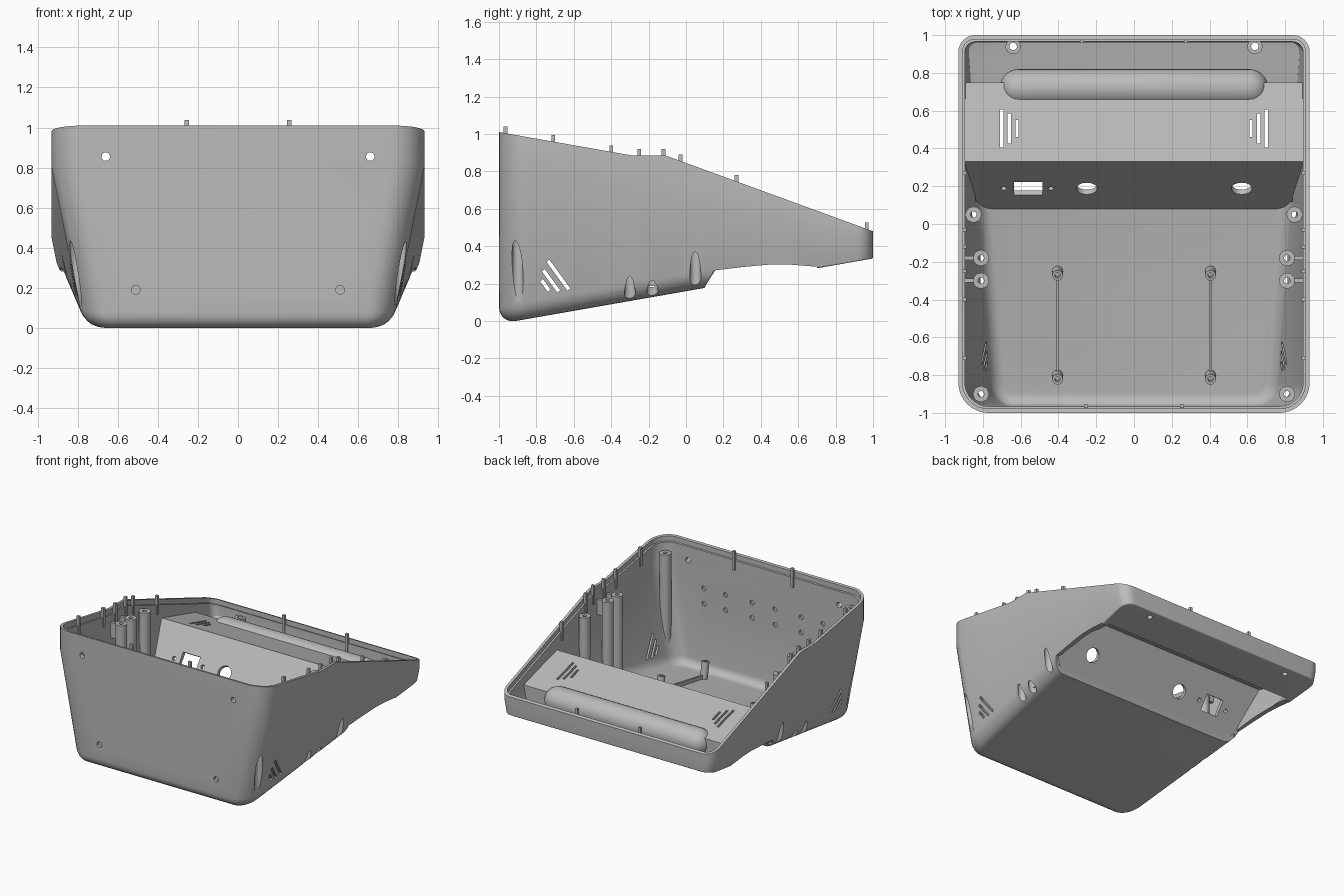
import bpy, bmesh
from math import sin, cos, pi, sqrt, radians
from mathutils import Matrix, Vector

if "Cube" in bpy.data.objects:
    bpy.data.objects.remove(bpy.data.objects["Cube"])

grey = bpy.data.materials.new("light grey plastic")
grey.use_nodes = True
grey.diffuse_color = (0.5, 0.5, 0.5, 1)
grey.node_tree.nodes["Principled BSDF"].inputs["Base Color"].default_value = (0.5, 0.5, 0.5, 1)

HALF, WALL, EDGE = 0.93, 0.035, 0.09      # half width, wall thickness, bottom rounding
FRONT_R, BACK_R = 0.16, 0.09              # upright corner radii
parts = []


# Shape rules of the case
def bottom(y):
    return 0.175 * (y + 0.91)


def rim(y):
    if y < -0.29:
        return 0.885 + 0.176 * (-0.29 - y)
    return 0.885 - 0.365 * max(0, y + 0.11)


def crease(y):
    return 0.83 - 0.2 * (y + 1)


def width(y, z):
    return HALF - 0.2 * max(0, crease(y) - z)


def fade(y):
    return min(1, max(0.08, (0.75 - y) / 0.5))


def limit(y, z):
    """Outer half width of the case at a point, with corners and rounding."""
    x, r = HALF, EDGE * fade(y)
    for d, rad in ((-1 + FRONT_R - y, FRONT_R), (y - 1 + BACK_R, BACK_R)):
        if d > 0:
            x = HALF - rad + sqrt(max(0, rad * rad - d * d))
    h = min(max(z - bottom(y), 0), r)
    return x * width(y, z) / HALF - (r - sqrt(r * r - (r - h) ** 2))


# Mesh helpers
def finish(bm, name):
    bmesh.ops.recalc_face_normals(bm, faces=bm.faces)
    mesh = bpy.data.meshes.new(name)
    bm.to_mesh(mesh)
    bm.free()
    mesh.materials.append(grey)
    ob = bpy.data.objects.new(name, mesh)
    bpy.context.collection.objects.link(ob)
    parts.append(ob)
    return ob


def skin(bm, rings):
    """Bridge closed rings of points and cap both ends."""
    vs = [[bm.verts.new(p) for p in ring] for ring in rings]
    n = len(vs[0])
    for a, b in zip(vs, vs[1:]):
        for i in range(n):
            j = (i + 1) % n
            bm.faces.new((a[i], a[j], b[j], b[i]))
    bm.faces.new(vs[0][::-1])
    bm.faces.new(vs[-1])


def box(bm, centre, size, tilt=0):
    m = Matrix.Translation(centre) @ Matrix.Rotation(tilt, 4, 'X') @ Matrix.Diagonal((*size, 1))
    bmesh.ops.create_cube(bm, size=1, matrix=m)


def rod(bm, centre, r, length, tilt=0):
    m = Matrix.Translation(centre) @ Matrix.Rotation(tilt, 4, 'X')
    bmesh.ops.create_cone(bm, cap_ends=True, segments=24, radius1=r, radius2=r, depth=length, matrix=m)


def prism(bm, profile, half):
    skin(bm, [[(x, y, z) for y, z in profile] for x in (-half, half)])


def capsule(bm, y, z, r, half):
    rings = []
    for s in (-1, 1):
        for i in range(1, 9):
            a = pi / 2 * i / 8 if s < 0 else pi / 2 * (9 - i) / 8
            rings.append([(s * (half - r + r * cos(a)), y + r * sin(a) * cos(t), z + r * sin(a) * sin(t))
                          for t in (2 * pi * k / 32 for k in range(32))])
    skin(bm, rings)


def cut(ob, bm):
    tool = finish(bm, "cutter")
    parts.remove(tool)
    tool.hide_render = True
    mod = ob.modifiers.new("cut", 'BOOLEAN')
    mod.operation, mod.solver, mod.object, mod.use_self = 'DIFFERENCE', 'EXACT', tool, True
    bpy.context.view_layer.objects.active = ob
    bpy.ops.object.modifier_apply(modifier=mod.name)
    bpy.data.objects.remove(tool)


# Case shell: outside from bottom to rim, then inside back down to the floor
def outline():
    pts, sides = [], (-0.6, -0.29, -0.11, 0.1, 0.3, 0.5, 0.7, 0.8)

    def corner(cx, cy, r, start):
        for i in range(9):
            a = radians(start) + pi / 2 * i / 8
            pts.append((cx + r * cos(a), cy + r * sin(a), cos(a), sin(a)))
    fx, bx = HALF - FRONT_R, HALF - BACK_R
    corner(fx, FRONT_R - 1, FRONT_R, -90)
    pts.extend((HALF, y, 1, 0) for y in sides)
    corner(bx, 1 - BACK_R, BACK_R, 0)
    corner(-bx, 1 - BACK_R, BACK_R, 90)
    pts.extend((-HALF, y, -1, 0) for y in reversed(sides))
    corner(-fx, FRONT_R - 1, FRONT_R, 180)
    return pts


def ring(inset, height):
    out = []
    for x, y, nx, ny in outline():
        e = inset(y)
        yy = y - ny * e
        z = height(yy)
        out.append(((x - nx * e) * width(yy, z) / HALF, yy, z))
    return out


def rounded(t, r, a):
    return ring(lambda y: t + r * fade(y) * (1 - sin(a)),
                lambda y: bottom(y) + t + r * fade(y) * (1 - cos(a)))


def level(t, height):
    return ring(lambda y: t, height)


def kink(y):
    return min(crease(y), rim(y) - 0.06)


steps = [pi / 2 * i / 6 for i in range(7)]
rings = [rounded(0, EDGE, a) for a in steps]
rings += [level(0, kink), level(0, rim), level(0.022, rim)]
rings += [level(t, lambda y: rim(y) - 0.04) for t in (0.022, WALL)]
rings += [level(WALL, kink)] + [rounded(WALL, 0.07, a) for a in reversed(steps)]
bm = bmesh.new()
skin(bm, rings)
shell = finish(bm, "case_shell")

# Recess under the back, with arched side edges
bm = bmesh.new()
prism(bm, [(0.095, -0.2), (0.095, 0.17), (0.15, 0.27), (0.3, 0.288), (0.45, 0.302),
           (0.55, 0.302), (0.7, 0.29), (0.7, -0.2)], 1.2)
cut(shell, bm)
bm = bmesh.new()
box(bm, (0, 0.425, 0.09), (1.68, 0.61, 0.58))
cut(shell, bm)

# Front holes, inner dimples and side vents
bm = bmesh.new()
for s in (-1, 1):
    rod(bm, (s * 0.66, -1, 0.855), 0.021, 0.2, pi / 2)
    rod(bm, (s * 0.51, -1, 0.19), 0.022, 0.04, pi / 2)
    rod(bm, (s * 0.64, 0.94, 0.3), 0.02, 0.3)
    for x in (0.1, 0.33, 0.52):
        for z in (0.55, 0.67):
            rod(bm, (s * x, -0.965, z), 0.018, 0.03, pi / 2)
for y, z, length in ((-0.682, 0.245, 0.19), (-0.722, 0.215, 0.14), (-0.752, 0.19, 0.07)):
    box(bm, (0, y, z), (2.2, 0.02, length), radians(36))
cut(shell, bm)

# Connector panel and sloped shelf above the recess
upper = [(0.075, 0.2), (0.12, 0.27), (0.33, 0.58), (0.75, 0.465), (0.75, 0.31)]
under = [(0.10, 0.182), (0.155, 0.27), (0.35, 0.545), (0.72, 0.44), (0.72, 0.29)]
bm = bmesh.new()
skin(bm, [[(s * (limit(*p) - 0.012), *p) for s, p in ((1, u), (1, v), (-1, v), (-1, u))]
          for u, v in zip(upper, under)])
panel = finish(bm, "connector_panel_and_shelf")
lean = radians(56)
bm = bmesh.new()
box(bm, (-0.56, 0.195, 0.365), (0.15, 0.125, 0.2), lean)
for x, r in ((-0.25, 0.055), (0.57, 0.055), (-0.69, 0.015), (-0.44, 0.015)):
    rod(bm, (x, 0.195, 0.365), r, 0.2, lean)
for s in (-1, 1):
    for x, y, length in ((0.7, 0.505, 0.2), (0.66, 0.505, 0.16), (0.62, 0.505, 0.09)):
        box(bm, (s * x, y, 0.52), (0.017, length, 0.25))
cut(panel, bm)
bm = bmesh.new()
capsule(bm, 0.72, 0.41, 0.08, 0.69)
cut(panel, bm)

# Hollow hand grip
bm = bmesh.new()
capsule(bm, 0.72, 0.41, 0.1, 0.71)
grip = finish(bm, "hand_grip")
bm = bmesh.new()
capsule(bm, 0.72, 0.41, 0.08, 0.69)
cut(grip, bm)
bm = bmesh.new()
prism(bm, [(0.5, 0.2), (0.5, 0.505), (0.725, 0.44), (0.725, 0.2)], 1)
cut(grip, bm)

# Screw posts against the side walls, with screw channels from below
for x, y, top, pocket in ((0.81, -0.9, 0.9, 0.5), (0.81, -0.3, 0.8, 0.26),
                          (0.81, -0.18, 0.8, 0.24), (0.85, 0.05, 0.755, 0.42)):
    for s in (-1, 1):
        side = "left" if s > 0 else "right"
        z0 = bottom(y) + 0.06
        rows = []
        for i in range(13):
            z = z0 + (top - z0) * i / 12
            row = []
            for k in range(24):
                a = 2 * pi * k / 24
                py = y + 0.042 * sin(a)
                row.append((s * min(x + 0.042 * cos(a), limit(py, z) - 0.008), py, z))
            rows.append(row)
        bm = bmesh.new()
        skin(bm, rows)
        post = finish(bm, side + "_screw_post")
        for r, end in ((0.03, pocket), (0.016, 1.2)):
            for ob in (shell, post):
                if ob is shell and r < 0.03:
                    continue
                bm = bmesh.new()
                rod(bm, (s * x, y, (end - 0.2) / 2), r, end + 0.2)
                cut(ob, bm)
        if y > -0.5:
            bm = bmesh.new()
            box(bm, (s * (x + 0.94) / 2, y, top - 0.07), (0.88 - x, 0.022, 0.12))
            finish(bm, side + "_post_rib")

# Back screw bosses and circuit board standoffs
tilt = radians(10)
for s in (-1, 1):
    bm = bmesh.new()
    rod(bm, (s * 0.64, 0.94, 0.385), 0.04, 0.07)
    boss = finish(bm, "back_screw_boss")
    bm = bmesh.new()
    rod(bm, (s * 0.64, 0.94, 0.385), 0.02, 0.3)
    cut(boss, bm)
    x = s * 0.405
    for y in (-0.8, -0.25):
        base = Vector((x, y, bottom(y) + WALL))
        up = Vector((0, -sin(tilt), cos(tilt)))
        bm = bmesh.new()
        rod(bm, base + up * 0.06, 0.028, 0.14, tilt)
        stand = finish(bm, "board_standoff")
        bm = bmesh.new()
        rod(bm, base + up * 0.13, 0.014, 0.1, tilt)
        cut(stand, bm)
    bm = bmesh.new()
    box(bm, (x, -0.525, bottom(-0.525) + WALL + 0.01), (0.015, 0.55, 0.04), tilt)
    finish(bm, "standoff_rib")

# Locating pegs along the rim
pegs = [(0.897, y) for y in (-0.71, -0.4, -0.25, -0.12, -0.03, 0.27)]
pegs += [(0.255, -0.965), (0.275, 0.967)]
bm = bmesh.new()
for x, y in pegs:
    for s in (-1, 1):
        box(bm, (s * x, y, rim(y) - 0.04), (0.022, 0.02, 0.15))
finish(bm, "rim_pegs")

# Smooth shading with sharp edges kept
bpy.ops.object.select_all(action='DESELECT')
for ob in parts:
    ob.select_set(True)
bpy.context.view_layer.objects.active = shell
bpy.ops.object.shade_smooth_by_angle(angle=radians(30))
